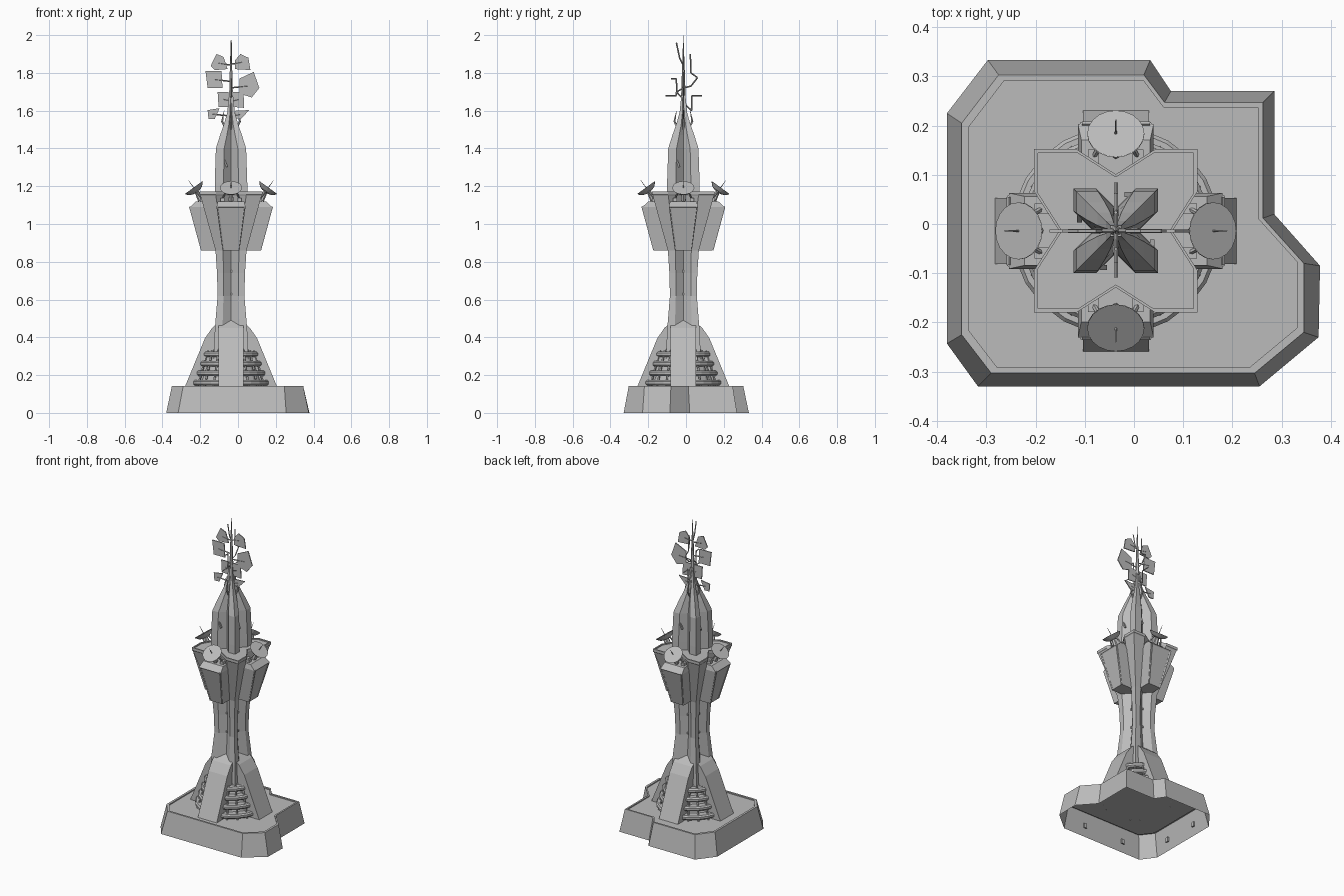
import bpy, bmesh, math
from mathutils import Matrix, Vector

cube = bpy.data.objects.get("Cube")
if cube:
    bpy.data.objects.remove(cube, do_unlink=True)

CX, CY = -0.037, -0.014
AXIS = Matrix.Translation((CX, CY, 0))

grey = bpy.data.materials.new("plain grey")
grey.use_nodes = True
grey.diffuse_color = (0.5, 0.5, 0.5, 1)
grey.node_tree.nodes["Principled BSDF"].inputs["Base Color"].default_value = (0.5, 0.5, 0.5, 1)


def finish(name, bm, matrix=AXIS, fix=True):
    if fix:
        bmesh.ops.recalc_face_normals(bm, faces=bm.faces)
    mesh = bpy.data.meshes.new(name)
    bm.to_mesh(mesh)
    bm.free()
    mesh.materials.append(grey)
    ob = bpy.data.objects.new(name, mesh)
    ob.matrix_world = matrix
    bpy.context.collection.objects.link(ob)
    return ob


def loft(bm, rings, caps=(True, True)):
    rows = [[bm.verts.new(p) for p in ring] for ring in rings]
    n = len(rows[0])
    for a, b in zip(rows, rows[1:]):
        for i in range(n):
            j = (i + 1) % n
            bm.faces.new((a[i], a[j], b[j], b[i]))
    if caps[0]:
        bm.faces.new(rows[0][::-1])
    if caps[1]:
        bm.faces.new(rows[-1])


def rod(bm, a, b, r0, r1=None, sides=5):
    a, b = Vector(a), Vector(b)
    m = Matrix.Translation((a + b) / 2) @ (b - a).to_track_quat('Z', 'Y').to_matrix().to_4x4()
    bmesh.ops.create_cone(bm, cap_ends=True, segments=sides, radius1=r0,
                          radius2=r0 if r1 is None else r1, depth=(b - a).length, matrix=m)


def box(bm, centre, size, turn=Matrix()):
    m = Matrix.Translation(centre) @ turn @ Matrix.Diagonal((*size, 1))
    bmesh.ops.create_cube(bm, size=1, matrix=m)


def four(name, build):
    """One object per side of the tower; build draws it facing -y."""
    for k, side in enumerate(("front", "left", "back", "right")):
        bm = bmesh.new()
        build(bm)
        finish(side + "_" + name, bm, AXIS @ Matrix.Rotation(k * math.pi / 2, 4, 'Z'))


def notched(c, w, v, z):
    """Square of half size c with a V notch in each side."""
    pts = []
    for k in range(4):
        turn = Matrix.Rotation(k * math.pi / 2, 3, 'Z')
        pts += [turn @ Vector(p) for p in ((c, -c, z), (c, -w, z), (v, 0, z), (c, w, z))]
    return pts


# Base: open underneath, sloping walls, rim and slightly sunken deck
foot = [(-.38, -.243), (-.317, -.33), (.255, -.33), (.375, -.23), (.378, -.085), (.285, .02),
        (.285, .27), (.075, .27), (.033, .333), (-.297, .333), (-.38, .225)]
rim = [(-.35, -.225), (-.29, -.303), (.245, -.303), (.345, -.22), (.345, -.08), (.262, .012),
       (.262, .247), (.062, .247), (.02, .303), (-.275, .303), (-.35, .205)]
bm = bmesh.new()
deck = [(x * .96, y * .96) for x, y in rim]
loft(bm, [[(x, y, z) for x, y in ring] for ring, z in
          ((foot, 0), (rim, .143), (deck, .143), (deck, .136))], (False, True))
finish("base", bm, Matrix(), fix=False)

# Small inspection plates inside the hollow base
bm = bmesh.new()
for i, (x, y) in enumerate(foot):
    a, b = Vector((x, y, 0)), Vector((*foot[(i + 1) % len(foot)], 0))
    if (b - a).length > .2:
        ang = math.atan2(b.y - a.y, b.x - a.x)
        for t in (.25, .75):
            p = a.lerp(b, t) + Vector((-math.sin(ang), math.cos(ang), 0)) * .022
            box(bm, p + Vector((0, 0, .06)), (.02, .008, .03), Matrix.Rotation(ang, 4, 'Z'))
finish("base_inner_plates", bm, Matrix())

# Shaft flaring up into the platform
bm = bmesh.new()
loft(bm, [notched(*s) for s in (
    (.1, .05, .07, .136), (.085, .045, .055, .45), (.071, .04, .042, .62), (.074, .04, .042, .74),
    (.082, .042, .045, .86), (.162, .08, .112, 1.15), (.166, .08, .115, 1.155),
    (.166, .08, .115, 1.172), (.158, .077, .109, 1.172), (.158, .077, .109, 1.165))])
finish("shaft", bm)

# Spire
bm = bmesh.new()
loft(bm, [notched(*s) for s in (
    (.086, .04, .046, 1.165), (.086, .04, .046, 1.22), (.08, .036, .044, 1.4),
    (.058, .022, .034, 1.47), (.037, .011, .022, 1.53), (.02, .005, .014, 1.59),
    (.011, .003, .009, 1.68))])
finish("spire", bm)
bm = bmesh.new()
rod(bm, (0, 0, 1.6), (0, 0, 1.8), .014, .008, 6)
rod(bm, (0, 0, 1.8), (0, 0, 2), .008, .0005, 6)
finish("mast", bm)

# Small prongs around the mast foot
bm = bmesh.new()
for sx, sy in ((1, 0), (-1, 0), (0, 1), (0, -1)):
    knee = (sx * .047, sy * .047, 1.54)
    rod(bm, (sx * .025, sy * .025, 1.5), knee, .006)
    rod(bm, knee, (sx * .036, sy * .036, 1.6), .006, .001)
finish("prongs", bm)


# Legs
def leg(bm):
    profile = [(.03, .136), (.245, .136), (.138, .395), (.1, .45), (.035, .505)]
    loft(bm, [[(x, -r, z) for r, z in profile] for x in (-.067, .067)])


four("leg", leg)

# Ribbed rings between the legs
bm = bmesh.new()
for i in range(4):
    r, z = .212 - .018 * i, .16 + .05 * i
    loft(bm, [[((r + dr) * math.cos(a * math.pi / 12), (r + dr) * math.sin(a * math.pi / 12), z + dz)
               for a in range(24)] for dr, dz in
              ((-.06, -.014), (-.007, -.014), (0, -.006), (0, .006), (-.007, .014), (-.06, .014))])
finish("cooling_rings", bm)
bm = bmesh.new()
rod(bm, (0, 0, .136), (0, 0, .38), .18, .1, 24)
for k in range(4):
    for off in (-.3, 0, .3):
        a = math.pi / 4 + k * math.pi / 2 + off
        u = Vector((math.cos(a), math.sin(a), 0))
        rod(bm, u * .2 + Vector((0, 0, .136)), u * .14 + Vector((0, 0, .33)), .006)
finish("ring_core", bm)


# Pods hanging on each side, with a raised border on the outer face
def pod(bm):
    low = [(-.045, -.155, .86), (.045, -.155, .86), (.045, -.03, .86), (-.045, -.03, .86)]
    mid = [(-.077, -.217, 1.09), (.077, -.217, 1.09), (.077, -.08, 1.09), (-.077, -.08, 1.09)]
    top = [(-.07, -.185, 1.12), (.07, -.185, 1.12), (.07, -.08, 1.12), (-.07, -.08, 1.12)]
    loft(bm, [low, mid, top])
    for s in (-1, 1):
        rod(bm, (s * .04, -.155, .862), (s * .069, -.217, 1.09), .005, sides=4)
    rod(bm, (-.069, -.217, 1.09), (.069, -.217, 1.09), .005, sides=4)


four("pod", pod)


# Dishes with feed spikes and brackets
def dish(bm):
    m = Matrix.Translation((0, -.185, 1.175)) @ Matrix.Rotation(math.radians(36), 4, 'X')
    rings = []
    for r, z in ((.058, .022), (.04, .008), (.018, 0), (.018, -.007), (.04, .001), (.058, .019)):
        rings.append([m @ Vector((r * math.cos(a * math.pi / 10), r * math.sin(a * math.pi / 10), z))
                      for a in range(20)])
    loft(bm, rings)
    rod(bm, m @ Vector((0, 0, 0)), m @ Vector((0, 0, .07)), .003, .001)
    rod(bm, m @ Vector((0, 0, -.005)), (0, -.16, 1.125), .011, .015, 6)
    for s in (-1, 1):
        box(bm, (s * .045, -.15, 1.128), (.022, .03, .018))
        rod(bm, (s * .045, -.15, 1.13), m @ Vector((s * .025, 0, .002)), .005)


four("dish", dish)


# Slit windows and tiny shaft lamps
def details(bm):
    box(bm, (-.028, -.074, 1.32), (.008, .01, .04), Matrix.Rotation(-.35, 4, 'Y'))
    for z in (.63, .75):
        box(bm, (0, -.044, z), (.008, .012, .012))


four("slit_and_lamps", details)

# Flat sails on the mast, outlines in (x, z) from the tower axis
sails = {
    "left_sail_1": [(.02, 1.82), (.02, 1.865), (.05, 1.9), (.092, 1.88), (.103, 1.815)],
    "left_sail_2": [(.045, 1.69), (.045, 1.77), (.12, 1.805), (.15, 1.72), (.11, 1.67)],
    "left_sail_3": [(.01, 1.62), (.01, 1.7), (.066, 1.7), (.07, 1.615)],
    "left_sail_4": [(.02, 1.56), (.024, 1.6), (.097, 1.603), (.05, 1.555)],
    "right_sail_1": [(-.018, 1.82), (-.04, 1.885), (-.077, 1.9), (-.108, 1.836), (-.087, 1.815)],
    "right_sail_2": [(-.045, 1.72), (-.05, 1.81), (-.135, 1.81), (-.124, 1.72)],
    "right_sail_3": [(-.013, 1.62), (-.013, 1.7), (-.071, 1.7), (-.066, 1.62)],
    "right_sail_4": [(-.06, 1.613), (-.087, 1.555), (-.119, 1.555), (-.124, 1.603)],
}
for name, outline in sails.items():
    bm = bmesh.new()
    loft(bm, [[(x, y, z) for x, z in outline] for y in (-.003, .003)])
    x, z = sum((Vector(p) for p in outline), Vector((0, 0))) / len(outline)
    rod(bm, (0, 0, z - .01), (x, 0, z), .004, sides=4)
    finish(name, bm)

# Thin bent aerials fore and aft of the mast
bm = bmesh.new()
for path in ([(0, 1.64), (.045, 1.6), (.045, 1.68), (.098, 1.68)],
             [(0, 1.72), (.04, 1.73), (.075, 1.775), (.04, 1.8), (.037, 1.9)],
             [(0, 1.66), (-.037, 1.7), (-.037, 1.68), (-.095, 1.68)],
             [(0, 1.72), (-.035, 1.7), (-.037, 1.77), (-.065, 1.77)],
             [(0, 1.84), (-.02, 1.88), (-.037, 1.96)]):
    for (y0, z0), (y1, z1) in zip(path, path[1:]):
        rod(bm, (0, y0, z0), (0, y1, z1), .004, sides=4)
finish("aerials", bm)
